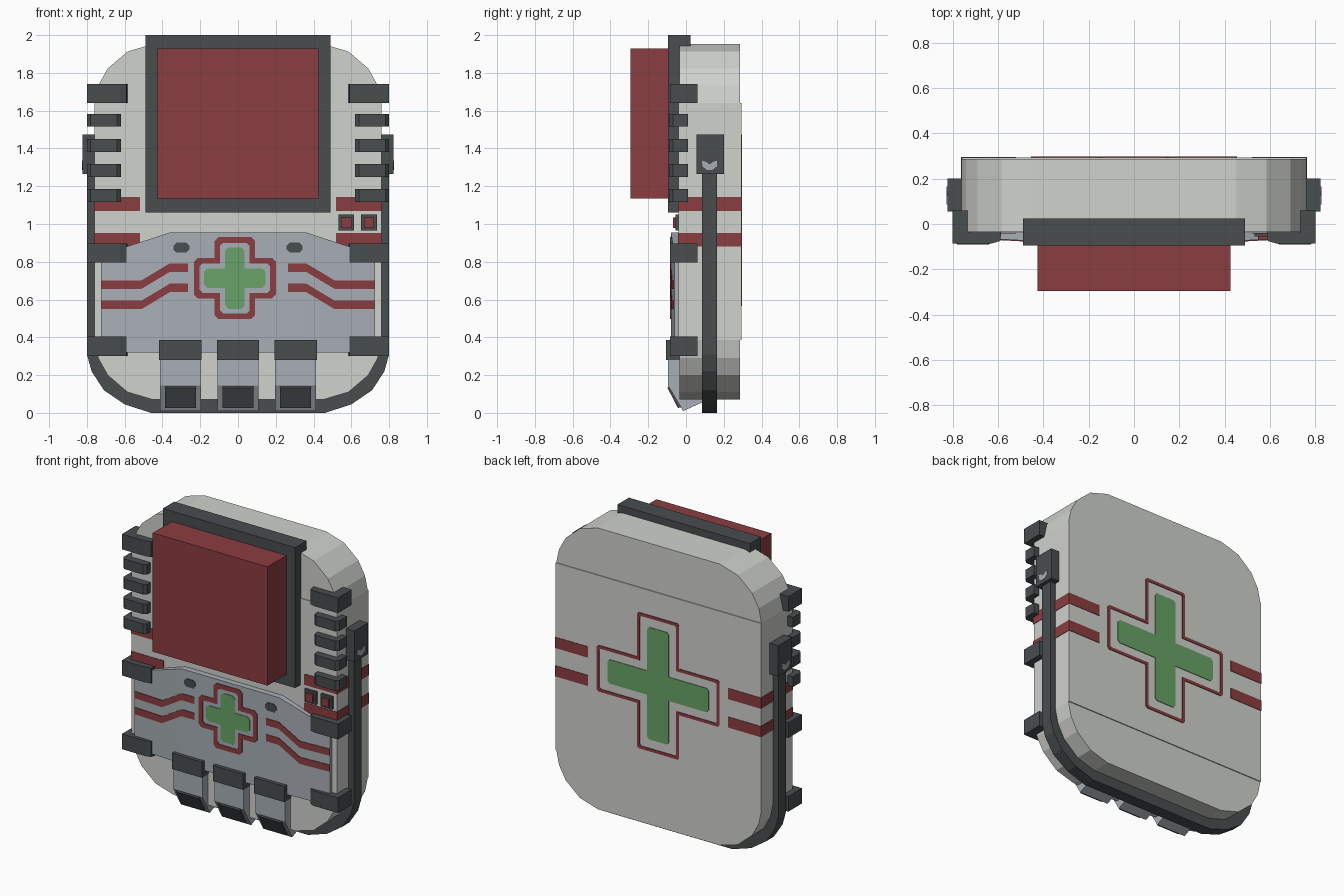
import bpy, bmesh

if "Cube" in bpy.data.objects:
    bpy.data.objects.remove(bpy.data.objects["Cube"])


def material(name, rgb):
    m = bpy.data.materials.new(name)
    m.diffuse_color = (*rgb, 1)
    m.use_nodes = True
    m.node_tree.nodes["Principled BSDF"].inputs["Base Color"].default_value = m.diffuse_color
    return m


SHELL = material("light_grey", (0.63, 0.645, 0.61))
RED = material("dark_red", (0.26, 0.047, 0.052))
DARK = material("charcoal", (0.065, 0.075, 0.078))
PANEL = material("blue_grey", (0.39, 0.43, 0.46))
GREEN = material("green", (0.14, 0.37, 0.135))


def loft(name, sections, mat, closed=False):
    """Skin equal-length point loops, capped unless closed."""
    bm = bmesh.new()
    rows = [[bm.verts.new(p) for p in s] for s in sections]
    pairs = list(zip(rows, rows[1:])) + ([(rows[-1], rows[0])] if closed else [])
    for a, b in pairs:
        for i in range(len(a)):
            j = (i + 1) % len(a)
            bm.faces.new((a[i], a[j], b[j], b[i]))
    if not closed:
        bm.faces.new(rows[0])
        bm.faces.new(rows[-1])
    bmesh.ops.recalc_face_normals(bm, faces=bm.faces)
    me = bpy.data.meshes.new(name)
    bm.to_mesh(me)
    bm.free()
    me.materials.append(mat)
    ob = bpy.data.objects.new(name, me)
    bpy.context.collection.objects.link(ob)
    return ob


def prism(name, pts, axis, lo, hi, mat):
    """Extrude a 2D outline along one axis."""
    put = {'x': lambda p, d: (d, p[0], p[1]),
           'y': lambda p, d: (p[0], d, p[1]),
           'z': lambda p, d: (p[0], p[1], d)}[axis]
    return loft(name, [[put(p, d) for p in pts] for d in (lo, hi)], mat)


def box(name, x0, x1, y0, y1, z0, z1, mat):
    return prism(name, [(x0, y0), (x1, y0), (x1, y1), (x0, y1)], 'z', z0, z1, mat)


def flip(pts, s):
    return [(s * p[0], *p[1:]) for p in pts]


def cross(cx, cz, L, w, c):
    """Plus-shaped outline with clipped outer corners."""
    q = [(L, w - c), (L - c, w), (w, w), (w, L - c), (w - c, L)]
    out = []
    for _ in range(4):
        out += q
        q = [(-b, a) for a, b in q]
    return [(cx + a, cz + b) for a, b in out]


def cross_badge(name, cx, cz, y0, y1, outer, inner, core):
    rings = zip(cross(cx, cz, *outer), cross(cx, cz, *inner))
    loft(name + "_outline", [[(a[0], y0, a[1]), (a[0], y1, a[1]),
                              (b[0], y1, b[1]), (b[0], y0, b[1])] for a, b in rings],
         RED, closed=True)
    prism(name + "_centre", cross(cx, cz, *core), 'y', y0, y1, GREEN)


# Shell: straight middle and two rounded caps
box("shell_middle", -0.76, 0.76, -0.04, 0.293, 0.385, 1.64, SHELL)
corner = [(0.76, 0.385), (0.74, 0.29), (0.69, 0.2), (0.585, 0.11), (0.45, 0.07)]
bottom = corner + flip(corner[::-1], -1)
prism("shell_bottom", bottom, 'y', -0.035, 0.287, SHELL)
prism("shell_top", [(x, 2.023 - z if z < 0.38 else 1.64) for x, z in bottom],
      'y', -0.035, 0.287, SHELL)

# Screen block and its frame
box("screen_frame", -0.49, 0.49, -0.095, 0.025, 1.06, 2.0, DARK)
box("screen_block", -0.425, 0.425, -0.295, -0.09, 1.135, 1.93, RED)


# Front panel, bent back towards its sides
def panel_y(x):
    return -0.08 + 0.02 * max(0, abs(x) - 0.36) / 0.365


def bent_plate(name, cols, lift, depth, mat):
    loft(name, [[(x, panel_y(x) - lift, a), (x, panel_y(x) - lift, b),
                 (x, panel_y(x) + depth, b), (x, panel_y(x) + depth, a)]
                for x, a, b in cols], mat)


half = [(0.36, 0.32, 0.955), (0.59, 0.32, 0.88), (0.725, 0.32, 0.84)]
bent_plate("front_panel", flip(half[::-1], -1) + half, 0, 0.045, PANEL)
cross_badge("front_cross", -0.017, 0.713, -0.084, -0.078,
            (0.217, 0.107, 0.02), (0.187, 0.077, 0.015), (0.162, 0.052, 0.018))
cross_badge("back_cross", 0, 1.02, 0.29, 0.297,
            (0.455, 0.155, 0.012), (0.435, 0.135, 0.01), (0.375, 0.08, 0.015))

# Wrap-around strap, bottom run shared by both sides
strap = [((0.8, 1.3), (0.755, 1.3)), ((0.8, 0.31), (0.745, 0.33)),
         ((0.775, 0.22), (0.70, 0.23)), ((0.71, 0.12), (0.66, 0.18)),
         ((0.60, 0.045), (0.57, 0.12)), ((0.46, 0.0), (0.45, 0.075))]
path = strap + [tuple(flip(p, -1)) for p in strap[::-1]]
loft("strap", [[(o[0], 0.085, o[1]), (o[0], 0.165, o[1]),
                (i[0], 0.165, i[1]), (i[0], 0.085, i[1])] for o, i in path], DARK)

clip = [(0.585, -0.03), (0.59, -0.075), (0.625, -0.085), (0.8, -0.085),
        (0.8, 0.06), (0.735, 0.06), (0.735, -0.03)]
fin = [(0.62, -0.03), (0.62, -0.075), (0.64, -0.09), (0.78, -0.09),
       (0.8, -0.07), (0.8, 0.01), (0.74, 0.01), (0.74, -0.03)]
badge = [(0.085, 1.335), (0.105, 1.33), (0.125, 1.315), (0.145, 1.33),
         (0.165, 1.335), (0.163, 1.305), (0.14, 1.287), (0.11, 1.287), (0.087, 1.305)]
dot = [(0.275, 0.848), (0.325, 0.848), (0.342, 0.865), (0.342, 0.885),
       (0.325, 0.902), (0.275, 0.902), (0.258, 0.885), (0.258, 0.865)]

for s, side in ((-1, "left"), (1, "right")):
    # Corner clips and side fins
    for z in (0.302, 0.795, 1.64):
        prism(side + "_clip", flip(clip, s), 'z', z, z + 0.102, DARK)
    for z in (1.117, 1.25, 1.382, 1.515):
        prism(side + "_fin", flip(fin, s), 'z', z, z + 0.068, DARK)
    # Strap end block with a small badge
    box(side + "_strap_end", s * 0.75, s * 0.823, 0.055, 0.2, 1.265, 1.473, DARK)
    prism(side + "_strap_badge", badge, 'x', s * 0.82, s * 0.826, PANEL)
    # Painted bands round the shell sides
    for z0, z1 in ((0.88, 0.952), (1.07, 1.143)):
        box(side + "_shell_band", s * 0.52, s * 0.763, -0.043, 0.296, z0, z1, RED)
    # Stepped stripes and dot on the panel
    for z in (0.55, 0.657):
        cols = [(0.265, z + 0.09, z + 0.135), (0.36, z + 0.09, z + 0.135),
                (0.51, z, z + 0.045), (0.723, z, z + 0.045)]
        bent_plate(side + "_panel_stripe", flip(cols, s), 0.004, 0.002, RED)
    prism(side + "_panel_dot", flip(dot, s), 'y', -0.085, -0.078, DARK)

# Two small square buttons
for x in (0.573, 0.693):
    box("button_frame", x - 0.042, x + 0.042, -0.055, -0.035, 0.965, 1.05, DARK)
    box("button", x - 0.027, x + 0.027, -0.07, -0.05, 0.98, 1.034, RED)

# Three bottom latches
hook = [(-0.095, 0.3), (-0.095, 0.145), (-0.015, 0.01), (0.085, 0.055),
        (0.085, 0.2), (-0.03, 0.3)]
pad = [(-0.09, 0.14), (-0.098, 0.132), (-0.043, 0.026), (-0.025, 0.03)]
for x in (-0.305, 0, 0.305):
    prism("latch_hook", hook, 'x', x - 0.108, x + 0.108, PANEL)
    prism("latch_pad", pad, 'x', x - 0.082, x + 0.082, DARK)
    box("latch_cap", x - 0.112, x + 0.112, -0.105, -0.03, 0.28, 0.385, DARK)
